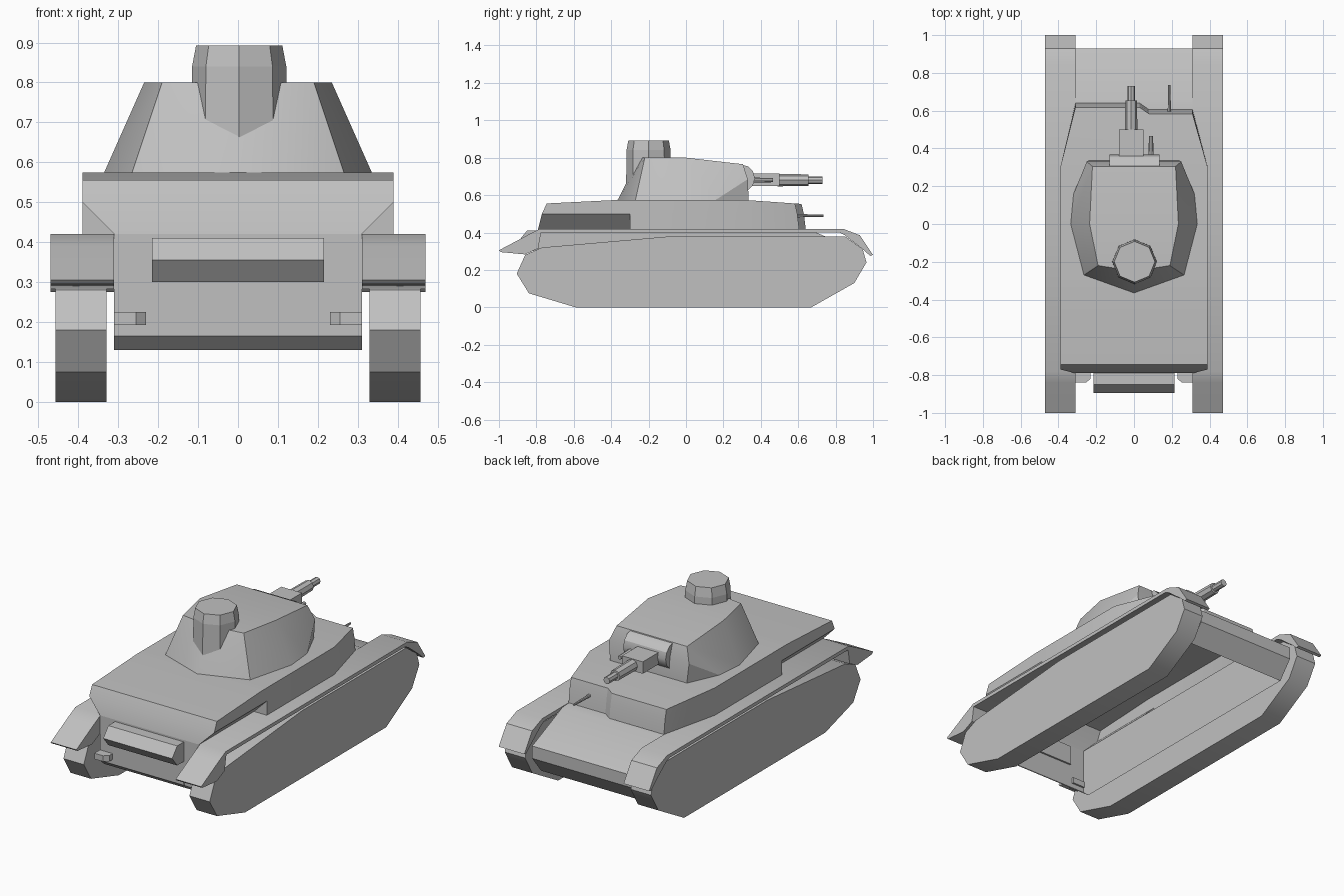
import bpy, bmesh, math
from mathutils import Matrix

cube = bpy.data.objects.get("Cube")
if cube:
    bpy.data.objects.remove(cube, do_unlink=True)

paint = bpy.data.materials.new("plain grey")
paint.use_nodes = True
grey = (0.53, 0.53, 0.53, 1)
paint.diffuse_color = grey
paint.node_tree.nodes["Principled BSDF"].inputs["Base Color"].default_value = grey


def finish(name, bm):
    bmesh.ops.remove_doubles(bm, verts=bm.verts, dist=0.0005)
    bmesh.ops.dissolve_degenerate(bm, edges=bm.edges, dist=0.0005)
    bmesh.ops.recalc_face_normals(bm, faces=bm.faces)
    mesh = bpy.data.meshes.new(name)
    bm.to_mesh(mesh)
    bm.free()
    mesh.materials.append(paint)
    ob = bpy.data.objects.new(name, mesh)
    bpy.context.collection.objects.link(ob)
    bpy.ops.object.select_all(action='DESELECT')
    ob.select_set(True)
    bpy.context.view_layer.objects.active = ob
    bpy.ops.object.shade_smooth_by_angle(angle=math.radians(30))


def solid(name, ring_a, ring_b):
    """Close two matching rings of points into a solid."""
    bm = bmesh.new()
    a = [bm.verts.new(p) for p in ring_a]
    b = [bm.verts.new(p) for p in ring_b]
    bm.faces.new(a)
    bm.faces.new(b[::-1])
    for i in range(len(a)):
        j = (i + 1) % len(a)
        bm.faces.new((a[i], b[i], b[j], a[j]))
    finish(name, bm)


def prism(name, profile, x0, x1):
    """Extrude a (y, z) outline along x."""
    solid(name, [(x0, y, z) for y, z in profile], [(x1, y, z) for y, z in profile])


def rod(name, start, length, r1, r2, sides=8, axis='Y'):
    """Cylinder or cone starting at a point and running along an axis."""
    bm = bmesh.new()
    bmesh.ops.create_cone(bm, cap_ends=True, segments=sides,
                          radius1=r1, radius2=r2, depth=length,
                          matrix=Matrix.Translation((0, 0, length / 2)))
    turn = {'Y': Matrix.Rotation(-math.pi / 2, 4, 'X'),
            'X': Matrix.Rotation(math.pi / 2, 4, 'Y'),
            'Z': Matrix.Identity(4)}[axis]
    bm.transform(Matrix.Translation(start) @ turn)
    finish(name, bm)


# Lower hull: shell open underneath and below the upper body
hull = [(-.75, .13), (-.79, .165), (-.79, .42), (.58, .42), (.66, .415),
        (.93, .3), (.93, .23), (.85, .13)]
bm = bmesh.new()
left = [bm.verts.new((.31, y, z)) for y, z in hull]
right = [bm.verts.new((-.31, y, z)) for y, z in hull]
bm.faces.new(left)
bm.faces.new(right[::-1])
for i in range(len(hull) - 1):
    if i != 2:
        bm.faces.new((left[i], right[i], right[i + 1], left[i + 1]))
finish("lower_hull", bm)

# Upper body: walls lofted through three rings, with cut-in rear corners
plan = [(.31, -.79), (.31, -.35), (.31, -.3), (.39, -.3), (.39, .3), (.31, .605),
        (.08, .605), (.03, .64), (-.31, .64), (-.39, .3), (-.39, -.3),
        (-.31, -.3), (-.31, -.35), (-.31, -.79)]


def deck_height(y):
    if y < -.35:
        return .575 + (y + .35) * .05
    return .575 - max(0, y - .3) * .07


bm = bmesh.new()
rings = [[], [], []]
for x, y in plan:
    wide = math.copysign(.39, x) if y <= -.3 else x
    slant = 1 if y < -.7 else -.5 if y > .5 else 0
    rings[0].append(bm.verts.new((x, y, .42)))
    rings[1].append(bm.verts.new((wide, y + slant * .02, .5)))
    top_y = y + slant * .045
    rings[2].append(bm.verts.new((wide, top_y, deck_height(top_y))))
for low, high in zip(rings, rings[1:]):
    for i in range(len(plan)):
        j = (i + 1) % len(plan)
        bm.faces.new((low[i], low[j], high[j], high[i]))
top = rings[2]
bm.faces.new(top[0:2] + top[12:14])
bm.faces.new(top[1:5] + top[9:13])
bm.faces.new(top[4:10])
finish("upper_body", bm)

# Turret: faceted hull of a base outline, a roof outline and two cheek points
half = [(.24, .335, .575), (.32, .16, .575), (.335, 0, .575), (.265, -.27, .575),
        (0, -.365, .575), (.25, .33, .685), (.22, .305, .765), (.235, 0, .8),
        (.19, -.22, .8), (0, -.25, .8)]
bm = bmesh.new()
for x, y, z in half:
    for s in ((1, -1) if x else (1,)):
        bm.verts.new((s * x, y, z))
bmesh.ops.convex_hull(bm, input=bm.verts)
bmesh.ops.dissolve_limit(bm, angle_limit=math.radians(2), verts=bm.verts, edges=bm.edges)
finish("turret", bm)

# Cupola with a corner facing the rear and a tapered rim
rod("cupola_body", (.003, -.2, .66), .18, .12, .118, 8, 'Z')
rod("cupola_rim", (.003, -.2, .84), .053, .118, .108, 8, 'Z')

# Gun and its mount
rod("mantlet", (-.13, .295, .69), .265, .073, .073, 12, 'X')
prism("gun_cradle", [(.34, .648), (.5, .648), (.5, .715), (.34, .715)], -.08, .05)
rod("barrel_sleeve", (-.015, .49, .68), .165, .033, .031)
rod("barrel_muzzle", (-.015, .65, .68), .08, .02, .02)
rod("turret_machine_gun", (.09, .35, .68), .115, .014, .011)
rod("hull_machine_gun", (.187, .58, .49), .155, .009, .006)

# Rear fittings
prism("muffler", [(-.78, .3), (-.85, .3), (-.895, .355), (-.85, .41), (-.78, .41)],
      -.215, .215)

# Running gear, fenders with closed end flaps and rear brackets on both sides
track = [(-.59, 0), (.67, 0), (.9, .13), (.965, .24), (.945, .31), (.85, .38),
         (-.08, .38), (-.77, .32), (-.86, .28), (-.905, .18), (-.84, .075)]
fender = [(-1, .305), (-.84, .39), (-.78, .42), (.84, .42), (.93, .385), (1, .28),
          (.985, .275), (.945, .31), (.85, .385), (.82, .4), (-.775, .4),
          (-.79, .315), (-.86, .283), (-.99, .295)]
bracket = [(.31, -.78), (.31, -.84), (.255, -.84), (.23, -.82), (.23, -.78)]
for side, s in (("left", 1), ("right", -1)):
    prism(side + "_track", track, s * .33, s * .457)
    prism(side + "_fender", fender, s * .31, s * .47)
    solid(side + "_rear_bracket", [(s * x, y, .192) for x, y in bracket],
          [(s * x, y, .225) for x, y in bracket])
